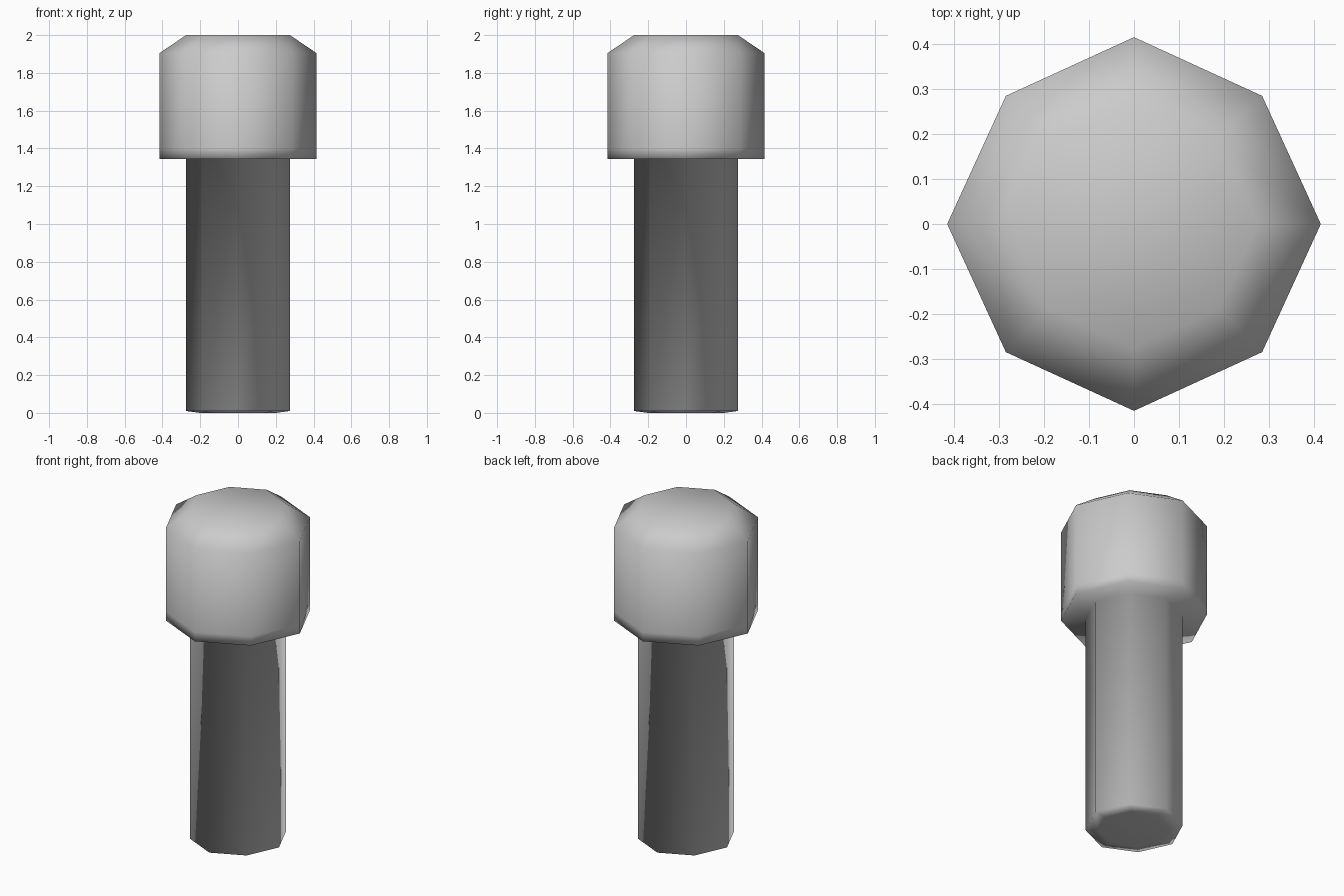
import bpy, bmesh, math

if "Cube" in bpy.data.objects:
    bpy.data.objects.remove(bpy.data.objects["Cube"])

SIDES = 8
DIAGONAL = 0.97  # diagonal corners sit slightly inside the axis corners

# Profile from bottom to top: (radius, height)
PROFILE = [
    (0.20, 0.0),     # shaft tip
    (0.275, 0.01),   # shaft bottom edge
    (0.275, 1.345),  # shaft meets head
    (0.415, 1.345),  # head underside
    (0.415, 1.40),   # lower head band
    (0.415, 1.905),  # start of head chamfer
    (0.275, 2.0),    # head top
]


def add_ring(bm, radius, z):
    ring = []
    for i in range(SIDES):
        a = 2 * math.pi * i / SIDES
        r = radius * (DIAGONAL if i % 2 else 1.0)
        ring.append(bm.verts.new((r * math.cos(a), r * math.sin(a), z)))
    return ring


# Bolt: one welded octagonal skin, smooth shaded throughout
bm = bmesh.new()
rings = [add_ring(bm, r, z) for r, z in PROFILE]
for low, high in zip(rings, rings[1:]):
    for i in range(SIDES):
        j = (i + 1) % SIDES
        bm.faces.new((low[i], low[j], high[j], high[i]))
bm.faces.new(rings[0][::-1])
bm.faces.new(rings[-1])
bmesh.ops.recalc_face_normals(bm, faces=bm.faces)
for f in bm.faces:
    f.smooth = True

mesh = bpy.data.meshes.new("bolt")
bm.to_mesh(mesh)
bm.free()
bolt = bpy.data.objects.new("bolt", mesh)
bpy.context.collection.objects.link(bolt)
